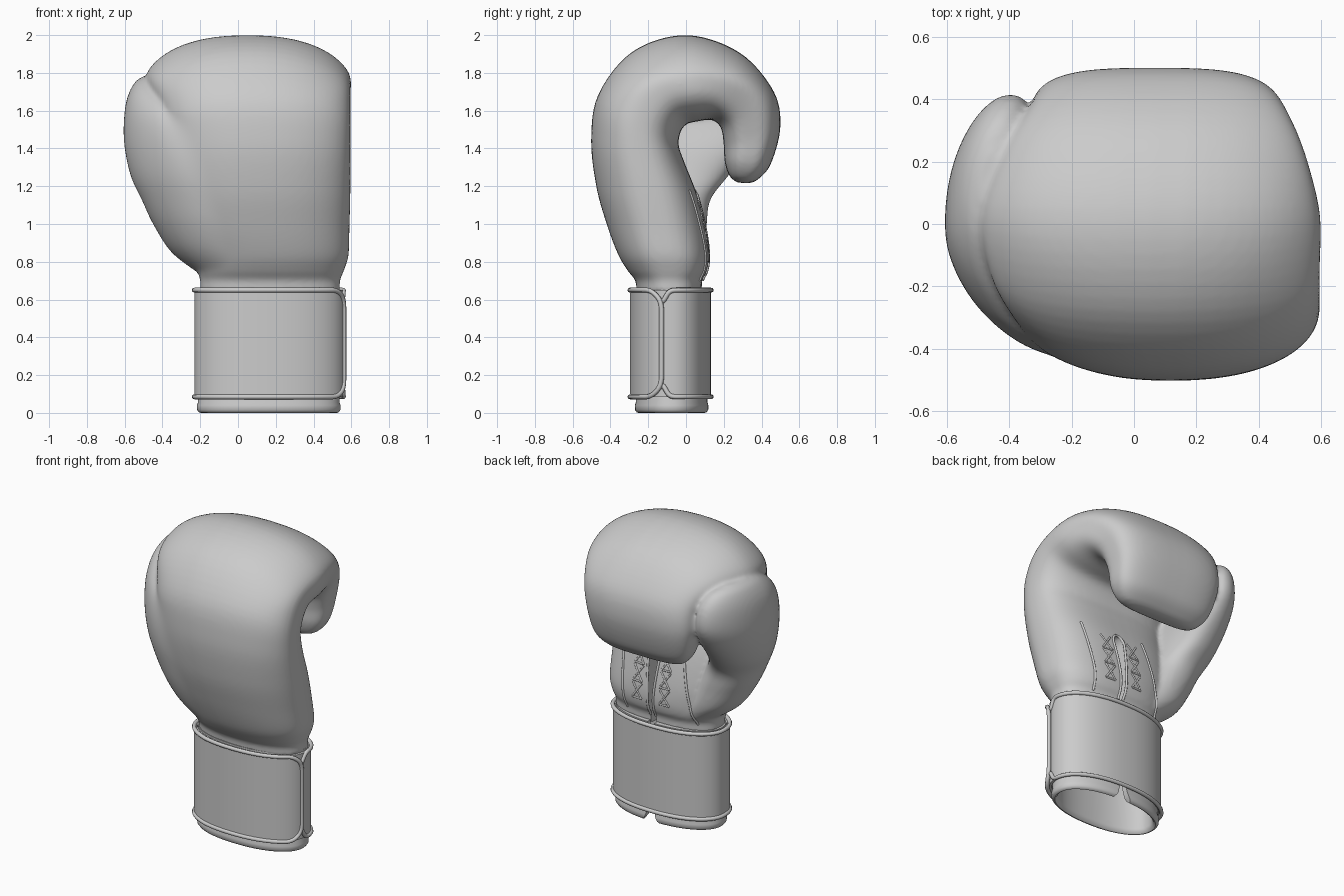
import bpy, bmesh
from math import sin, cos, radians, pi, exp, sqrt, copysign
from mathutils import Vector
from mathutils.bvhtree import BVHTree

if "Cube" in bpy.data.objects:
    bpy.data.objects.remove(bpy.data.objects["Cube"])


def spow(v, n):
    return copysign(abs(v) ** (2 / n), v)


def ramp(v, a, b):
    t = min(1, max(0, (v - a) / (b - a)))
    return t * t * (3 - 2 * t)


def loft(bm, rings, closed=False):
    """Skin a list of equal-length point rings; cap the ends or close the loop."""
    vs = [[bm.verts.new(p) for p in r] for r in rings]
    n = len(rings[0])
    pairs = list(zip(vs, vs[1:])) + ([(vs[-1], vs[0])] if closed else [])
    for a, b in pairs:
        for i in range(n):
            j = (i + 1) % n
            bm.faces.new((a[i], a[j], b[j], b[i]))
    if not closed:
        bm.faces.new(vs[0][::-1])
        bm.faces.new(vs[-1])


def make(name, bm, smooth=35):
    bmesh.ops.recalc_face_normals(bm, faces=bm.faces)
    me = bpy.data.meshes.new(name)
    bm.to_mesh(me)
    bm.free()
    ob = bpy.data.objects.new(name, me)
    bpy.context.collection.objects.link(ob)
    if smooth:
        shade(ob, smooth)
    return ob


def shade(ob, angle):
    bpy.ops.object.select_all(action='DESELECT')
    ob.select_set(True)
    bpy.context.view_layer.objects.active = ob
    bpy.ops.object.shade_smooth_by_angle(angle=radians(angle))


def bake(ob, angle=50):
    """Apply all modifiers."""
    dg = bpy.context.evaluated_depsgraph_get()
    me = bpy.data.meshes.new_from_object(ob.evaluated_get(dg))
    ob.modifiers.clear()
    ob.data = me
    shade(ob, angle)


def pipe(name, lines, r):
    cu = bpy.data.curves.new(name, 'CURVE')
    cu.dimensions = '3D'
    cu.bevel_depth = r
    cu.bevel_resolution = 2
    cu.use_fill_caps = True
    for pts in lines:
        sp = cu.splines.new('POLY')
        sp.points.add(len(pts) - 1)
        for p, q in zip(sp.points, pts):
            p.co = (*q, 1)
        sp.use_smooth = True
    ob = bpy.data.objects.new(name, cu)
    bpy.context.collection.objects.link(ob)
    return ob


def spline(keys, steps):
    """Catmull-Rom interpolation of section parameters."""
    out = []
    k = [keys[0]] + keys + [keys[-1]]
    for i in range(1, len(k) - 2):
        for s in range(steps):
            t = s / steps
            out.append([0.5 * (2 * b + (c - a) * t + (2 * a - 5 * b + 4 * c - d) * t * t
                               + (3 * b - a - 3 * c + d) * t ** 3)
                        for a, b, c, d in zip(k[i - 1], k[i], k[i + 1], k[i + 2])])
    return out + [list(keys[-1])]


def cut(ob, cutter):
    m = ob.modifiers.new('cut', 'BOOLEAN')
    m.operation = 'DIFFERENCE'
    m.solver = 'EXACT'
    m.object = cutter


def prism(name, outline, y0, y1):
    bm = bmesh.new()
    loft(bm, [[(x, y, z) for x, z in outline] for y in (y0, y1)])
    ob = make(name, bm, 0)
    ob.hide_render = True
    ob.display_type = 'WIRE'
    return ob


# Mitt: sections fanned around the curled grip (outer y,z, inner y,z, x left, x right)
hand = [(-.262, .64, .085, .64, -.20, .54), (-.268, .70, .085, .70, -.20, .54),
        (-.31, .755, .11, .75, -.215, .56), (-.36, .84, .12, .83, -.24, .585),
        (-.42, 1.0, .105, .96, -.30, .59), (-.475, 1.2, .06, 1.15, -.34, .595),
        (-.502, 1.45, -.01, 1.33, -.36, .595), (-.462, 1.69, -.04, 1.43, -.39, .595),
        (-.28, 1.915, -.01, 1.52, -.46, .595), (0, 2.0, .07, 1.545, -.49, .595),
        (.28, 1.91, .14, 1.55, -.42, .55), (.46, 1.71, .185, 1.51, -.34, .49),
        (.50, 1.52, .2, 1.42, -.32, .45), (.45, 1.32, .205, 1.33, -.28, .42),
        (.38, 1.235, .23, 1.255, -.22, .36), (.33, 1.215, .27, 1.22, -.15, .28)]
N = 64
bm = bmesh.new()
rings = []
for k, (oy, oz, iy, iz, xl, xr) in enumerate(spline(hand, 6)):
    r = ramp(k, 42, 60)
    ring = []
    for i in range(N):
        t = 2 * pi * i / N
        n = (2.25 if sin(t) > 0 else 2.7) * (1 - r) + 3.1 * r  # rounder back, squarer fingers
        u, v = spow(cos(t), n), spow(sin(t), n)
        x = (xl + xr) / 2 + u * (xr - xl) / 2
        z = (oz + iz) / 2 + v * (oz - iz) / 2
        z -= .06 * ((x - .05) / .5) ** 2 * ramp(z, 1.65, 1.95)
        ring.append((x, (oy + iy) / 2 + v * (oy - iy) / 2, z))
    rings.append(ring)
loft(bm, rings)

# Thumb: level sections bent around the hand (z, centre x, half x, y front, y back)
thumb = [(.74, -.05, .165, -.27, .08), (.85, -.18, .18, -.33, .10), (1.0, -.27, .19, -.385, .11),
         (1.13, -.335, .185, -.41, .13), (1.25, -.395, .175, -.425, .22),
         (1.4, -.435, .165, -.42, .34), (1.53, -.46, .145, -.37, .41),
         (1.66, -.465, .125, -.24, .40), (1.75, -.47, .08, -.08, .33), (1.785, -.47, .03, .05, .22)]
rings = []
for z, cx, hx, y0, y1 in spline(thumb, 5):
    ring = []
    for i in range(N):
        t = 2 * pi * i / N
        y = (y0 + y1) / 2 + spow(sin(t), 2.2) * (y1 - y0) / 2
        ring.append((cx + hx * spow(cos(t), 2.2) + y * y * (.4 if y > 0 else 1.0), y, z))
    rings.append(ring)
loft(bm, rings)
mitt = make('mitt_and_thumb', bm, 0)
m = mitt.modifiers.new('blend', 'REMESH')
m.mode = 'VOXEL'
m.voxel_size = .013
m = mitt.modifiers.new('soften', 'SMOOTH')
m.factor, m.iterations = .5, 6
bake(mitt, 180)

# Melt the thumb root into the back of the hand
vg = mitt.vertex_groups.new(name='back_blend')
for v in mitt.data.vertices:
    x, y, z = v.co
    w = ramp(-x, .0, .2) * ramp(-y, .05, .2) * ramp(z, .72, .85) * (1 - ramp(z, 1.45, 1.6))
    if w > 0:
        vg.add([v.index], w, 'REPLACE')
m = mitt.modifiers.new('melt', 'SMOOTH')
m.factor, m.iterations, m.vertex_group = .5, 120, 'back_blend'
bake(mitt, 180)

# Palm opening
SX = .18
lens = [(SX + .042 * cos(a), 1.10 + .06 * sin(a)) for a in [pi * i / 12 for i in range(13)]]
lens += [(SX - .022, .85), (SX - .018, .5), (SX + .018, .5), (SX + .022, .85)]
bvh = BVHTree.FromObject(mitt, bpy.context.evaluated_depsgraph_get())


def palm(x, z):
    hit = bvh.ray_cast(Vector((x, .19, z)), Vector((0, -1, 0)))[0]
    return (x, hit.y if hit else .1, z)


def on_palm(a, b, n=12):
    return [palm(a[0] + (b[0] - a[0]) * i / n, a[1] + (b[1] - a[1]) * i / n) for i in range(n + 1)]


slot = prism('opening_cutter', lens, -.10, .3)
right = on_palm((SX + .018, .70), (SX + .022, .85)) + on_palm((SX + .022, .85), (SX + .042, 1.1))
left = on_palm((SX - .042, 1.1), (SX - .022, .85)) + on_palm((SX - .022, .85), (SX - .018, .70))
pipe('opening_piping', [right + [palm(x, z) for x, z in lens[1:12]] + left], .008)

# Palm seams and crossed lacing on both sides of the opening
pipe('palm_seams', [on_palm((.43, 1.18), (.38, .70), 24), on_palm((-.02, 1.18), (-.12, .70), 24)], .008)
laces = []
for c in (SX - .10, SX + .10):
    for k in range(3):
        z0, z1 = .80 + k * .11, .90 + k * .11
        laces += [on_palm((c - .035, z0), (c + .035, z1)), on_palm((c + .035, z0), (c - .035, z1)),
                  on_palm((c - .035, z0), (c + .035, z0))]
pipe('laces', laces, .006)
cut(mitt, slot)
bake(mitt)


# Wrist oval shared by the cuff and strap
def oval(deg, off, z):
    t = radians(deg)
    return (.163 + (.375 + off) * spow(cos(t), 2.2), -.076 + (.19 + off) * spow(sin(t), 2.2), z)


# Open cuff with rolled rim, split at the palm
prof = [(-.035, .66), (-.035, .03), (-.028, .01), (-.015, 0), (-.005, .003), (.004, .015),
        (.005, .04), (0, .055), (0, .66)]
bm = bmesh.new()
loft(bm, [[oval(360 * i / 120, o, z) for i in range(120)] for o, z in prof], True)
cuff = make('cuff', bm, 0)
split = prism('cuff_split_cutter', [(SX - .025, .85), (SX - .025, .08), (SX - .04, .03),
                                    (SX - .08, -.03), (SX + .08, -.03), (SX + .04, .03),
                                    (SX + .025, .08), (SX + .025, .85)], -.02, .3)
cut(cuff, split)
bake(cuff, 40)

# Wrist strap
Z0, Z1, END = .085, .65, 348
bm = bmesh.new()
loft(bm, [[oval(360 * i / 120, o, z) for i in range(120)]
          for o, z in ((.002, Z0), (.018, Z0), (.018, Z1), (.002, Z1))], True)
make('wrist_strap', bm)

# Overlapping flap across the front with a rounded end
degs = [180 + (END - 180) * i / 140 for i in range(141)]
base = [Vector(oval(d, .02, 0)) for d in degs]
dist = [0.0]
for a, b in zip(base[:0:-1], base[-2::-1]):
    dist.append(dist[-1] + (a - b).length)
dist.reverse()
R = .10
rings, top, bot = [], [], []
for d, s in zip(degs, dist):
    off = .018 + .013 * min(1, (d - 180) / 60)
    ins = R - sqrt(max(0, R * R - (R - s) ** 2)) if s < R else 0
    a, b = Z0 + ins, Z1 - ins
    rings.append([oval(d, off, b), oval(d, off, a), oval(d, .01, a), oval(d, .01, b)])
    top.append(oval(d, off, b))
    bot.append(oval(d, off, a))
bm = bmesh.new()
loft(bm, rings)
make('strap_flap', bm)
pipe('flap_piping', [top + bot[::-1]], .013)

# Piping on the rest of the strap, dipping under the flap
rear = [END - 3 + (543 - END) * i / 120 for i in range(121)]
dip = [.06 * exp(-((d - END) / 7) ** 2) for d in rear]
pipe('strap_piping', [[oval(d, .02, Z1 - e) for d, e in zip(rear, dip)],
                      [oval(d, .02, Z0 + e) for d, e in zip(rear, dip)]], .013)
